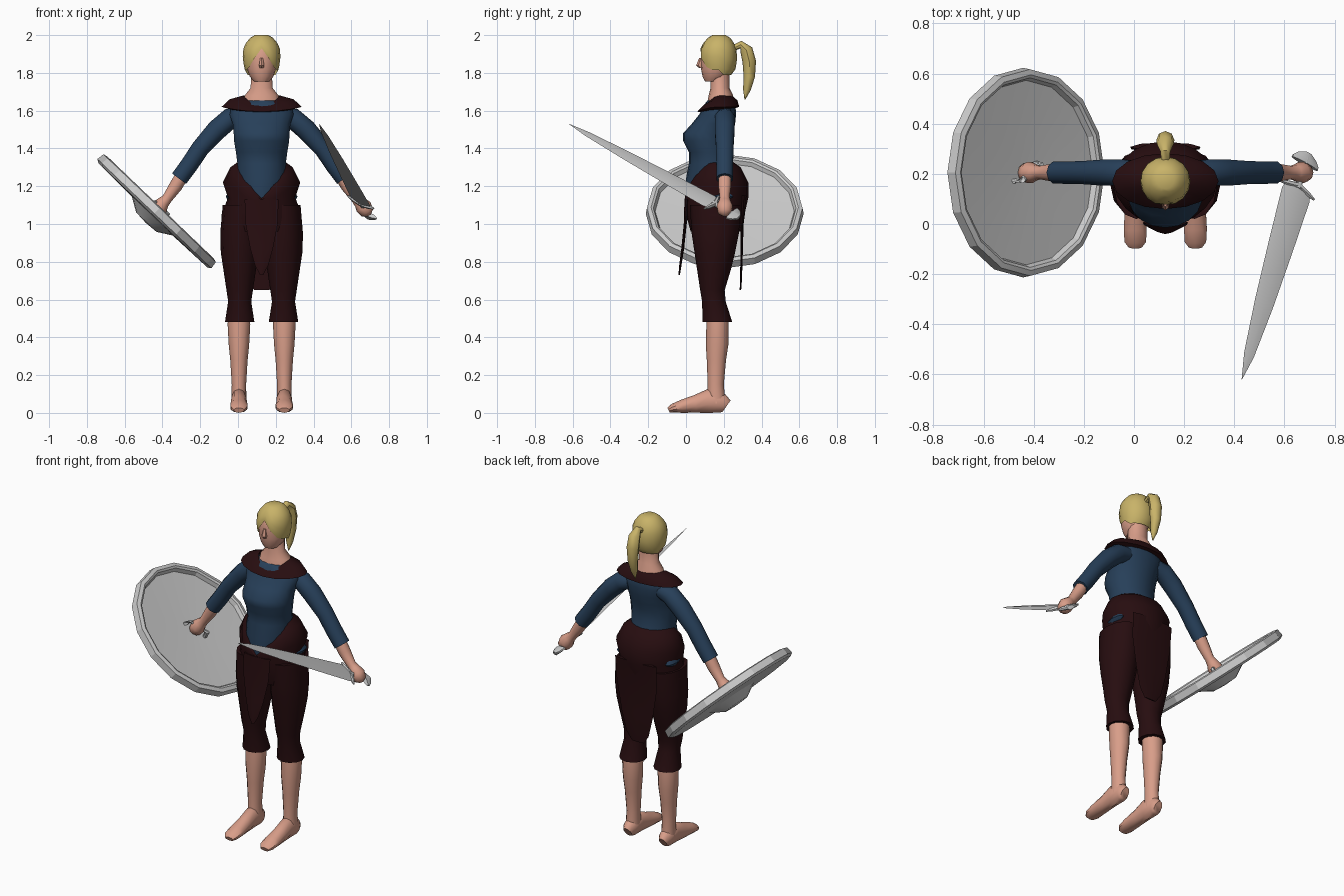
import bpy, bmesh
from math import cos, sin, pi, radians
from mathutils import Vector

cube = bpy.data.objects.get("Cube")
if cube:
    bpy.data.objects.remove(cube, do_unlink=True)

MID = 0.125  # the figure's plane of symmetry


def material(name, rgb):
    m = bpy.data.materials.new(name)
    m.use_nodes = True
    m.diffuse_color = (*rgb, 1)
    m.node_tree.nodes["Principled BSDF"].inputs["Base Color"].default_value = (*rgb, 1)
    return m


SKIN = material("skin", (0.69, 0.34, 0.25))
HAIR = material("blond hair", (0.58, 0.45, 0.14))
BLUE = material("blue cloth", (0.02, 0.05, 0.1))
DARK = material("dark red cloth", (0.02, 0.004, 0.005))
STEEL = material("steel", (0.6, 0.6, 0.6))


def skin(name, rings, mat, caps=(True, True), angle=45):
    """Bridge rings of points into one surface."""
    bm = bmesh.new()
    rows = [[bm.verts.new((p[0], p[1], max(p[2], 0))) for p in r] for r in rings]
    n = len(rows[0])
    for a, b in zip(rows, rows[1:]):
        for i in range(n):
            j = (i + 1) % n
            bm.faces.new((a[i], a[j], b[j], b[i]))
    if caps[0]:
        bm.faces.new(rows[0][::-1])
    if caps[1]:
        bm.faces.new(rows[-1])
    bmesh.ops.recalc_face_normals(bm, faces=bm.faces)
    me = bpy.data.meshes.new(name)
    bm.to_mesh(me)
    bm.free()
    me.materials.append(mat)
    ob = bpy.data.objects.new(name, me)
    bpy.context.collection.objects.link(ob)
    for o in bpy.context.selected_objects:
        o.select_set(False)
    ob.select_set(True)
    bpy.context.view_layer.objects.active = ob
    bpy.ops.object.shade_smooth_by_angle(angle=radians(angle))
    return ob


def oval(cx, rx, y0, y1, z, n):
    """Horizontal oval; z may be a function of the angle."""
    out = []
    for k in range(n):
        a = 2 * pi * k / n - pi / 2
        h = z(a) if callable(z) else z
        out.append((cx + rx * cos(a), (y0 + y1) / 2 + (y1 - y0) / 2 * sin(a), h))
    return out


def at_height(rows, z):
    for a, b in zip(rows, rows[1:]):
        if z >= b[0]:
            f = min(1, max(0, (a[0] - z) / (a[0] - b[0])))
            return [p + (q - p) * f for p, q in zip(a[1:], b[1:])]
    return rows[-1][1:]


def drape(name, rows, mat, n=14, top=None, bottom=None, cx=MID, tuck=1, **kw):
    """Upright form from rows (z, half width, front y, back y); edges may vary by angle."""
    z0, z1 = rows[0][0], rows[-1][0]
    top, bottom = top or (lambda a: z0), bottom or (lambda a: z1)
    rings = []
    for i, row in enumerate(rows):
        t, ring = (z0 - row[0]) / (z0 - z1), []
        s = tuck if i == 0 else 1
        for k in range(n):
            a = 2 * pi * k / n - pi / 2
            z = top(a) + (bottom(a) - top(a)) * t
            rx, y0, y1 = at_height(rows, z)
            ring.append((cx + s * rx * cos(a), (y0 + y1) / 2 + s * (y1 - y0) / 2 * sin(a), z))
        rings.append(ring)
    return skin(name, rings, mat, **kw)


def tube(name, rows, ref, mat, n=10, **kw):
    """Tube through rows (point, radius across, radius along ref)."""
    pts, ref = [Vector(r[0]) for r in rows], Vector(ref).normalized()
    rings = []
    for i, (p, row) in enumerate(zip(pts, rows)):
        d = pts[min(i + 1, len(pts) - 1)] - pts[max(i - 1, 0)]
        u = d.cross(ref).normalized()
        rings.append([p + u * row[1] * cos(2 * pi * k / n) + ref * row[2] * sin(2 * pi * k / n)
                      for k in range(n)])
    return skin(name, rings, mat, **kw)


# Head, neck and nose
drape("head", [(1.97, .05, .12, .22), (1.93, .078, .085, .24), (1.87, .08, .078, .25),
               (1.82, .077, .08, .24), (1.78, .062, .088, .22), (1.755, .04, .1, .18)], SKIN, 16)
drape("nose", [(1.88, .008, .07, .1), (1.84, .016, .054, .1), (1.825, .012, .07, .1)], SKIN, 6)
drape("neck", [(1.81, .055, .13, .23), (1.72, .06, .13, .23), (1.68, .092, .12, .25),
               (1.63, .105, .11, .25)], SKIN)

# Hair cap with a parted fringe, and the ponytail
drape("hair", [(2.0, .035, .14, .21), (1.985, .062, .115, .235), (1.955, .086, .09, .255),
               (1.92, .1, .072, .268), (1.87, .1, .073, .27), (1.82, .09, .085, .262),
               (1.79, .08, .11, .24)], HAIR, 16, caps=(True, False),
      bottom=lambda a: max(1.815, 1.93 - .14 * abs(cos(a))) if sin(a) < .05 else 1.79)
tube("ponytail", [((MID, y, z), r, r) for y, z, r in
                  [(.25, 1.93, .016), (.29, 1.95, .02), (.32, 1.92, .034), (.335, 1.86, .036),
                   (.335, 1.78, .03), (.322, 1.71, .02), (.312, 1.66, .003)]], (1, 0, 0), HAIR, 8)

# Bodice and collar
drape("bodice", [(1.655, .09, .115, .25), (1.63, .16, .095, .262), (1.58, .172, .07, .265),
                 (1.53, .155, .03, .26), (1.48, .15, -.015, .25), (1.44, .148, -.015, .24),
                 (1.38, .138, .015, .235), (1.32, .13, .015, .25), (1.24, .14, 0, .27),
                 (1.12, .1, 0, .25)], BLUE, 18)


def sloped(front, side, back):
    return lambda a: side + ((front if sin(a) < 0 else back) - side) * sin(a) ** 2


skin("collar", [oval(MID, .098, .105, .25, sloped(1.625, 1.68, 1.675), 16),
                oval(MID, .17, .085, .272, sloped(1.622, 1.66, 1.655), 16),
                oval(MID, .212, .06, .282, sloped(1.595, 1.62, 1.62), 16),
                oval(MID, .16, .09, .25, sloped(1.59, 1.605, 1.61), 16)], DARK, (False, False))

# Skirt yoke with a pointed front waistline, and hanging panels
drape("skirt_yoke", [(1.33, .135, .04, .255), (1.3, .165, .03, .29), (1.22, .205, -.005, .33),
                     (1.14, .178, -.01, .33), (1.05, .212, 0, .31), (.96, .205, .025, .29)],
      DARK, 20, top=lambda a: 1.14 + .19 * abs(cos(a)) if sin(a) < 0 else 1.33,
      tuck=.92, caps=(False, True))
drape("front_panel", [(1.13, .09, -.008, .02), (1.0, .085, -.012, .004), (.87, .06, -.025, -.01),
                      (.78, .035, -.036, -.024), (.73, .008, -.04, -.032)], DARK, 8)
drape("back_panel", [(1.15, .14, .29, .325), (1.0, .135, .29, .305), (.82, .105, .288, .3),
                     (.7, .075, .286, .296), (.65, .04, .284, .292)], DARK, 8)

# Limbs, one set per side
for side, word in ((1, "left"), (-1, "right")):
    def across(off):
        return MID + side * off

    def arm(rows):
        return [((across(x), .205, z), r, r) for x, z, r in rows]

    tube(word + "_sleeve", arm([(.1, 1.575, .045), (.165, 1.56, .055), (.235, 1.5, .055),
                                (.325, 1.4, .048), (.385, 1.31, .047), (.437, 1.24, .046)]),
         (0, 1, 0), BLUE)
    tube(word + "_forearm", arm([(.41, 1.275, .036), (.455, 1.2, .035), (.5, 1.135, .027),
                                 (.52, 1.115, .033), (.54, 1.09, .044), (.56, 1.06, .036),
                                 (.568, 1.045, .012)]), (0, 1, 0), SKIN)

    drape(word + "_trouser", [(1.1, .09, .02, .29), (.95, .103, .03, .28), (.85, .1, .045, .26),
                              (.75, .085, .06, .235), (.65, .07, .075, .205),
                              (.59, .061, .085, .21), (.48, .078, .088, .245)],
          DARK, 12, cx=across(.116))
    drape(word + "_calf", [(.53, .055, .11, .22), (.47, .06, .108, .225), (.36, .054, .105, .224),
                           (.28, .046, .11, .212), (.15, .038, .115, .2),
                           (.05, .04, .11, .21)], SKIN, 12, cx=across(.12))
    tube(word + "_foot", [((across(.12), y, h), h, w) for y, h, w in
                          [(.215, .036, .025), (.195, .05, .04), (.12, .064, .042),
                           (.05, .047, .044), (-.02, .035, .048), (-.07, .024, .045),
                           (-.092, .014, .028)]], (1, 0, 0), SKIN)
    drape(word + "_hip_slit", [(1.18, .008, .17, .22), (1.145, .028, .12, .25),
                               (1.11, .008, .15, .2)], BLUE, 8, cx=across(.162))

# Round shield: a profile turned about its tilted axis
center, axis = Vector((-.43, .205, 1.068)), Vector((-.69, 0, -.72)).normalized()
e1 = Vector((0, 1, 0))
e2 = axis.cross(e1)
profile = [(.003, .012), (.2, .008), (.368, 0), (.378, -.022), (.39, -.028), (.412, -.022),
           (.418, .018), (.4, .03), (.15, .035), (.075, .08), (.003, .085)]
skin("shield", [[center + axis * h + (e1 * cos(2 * pi * k / 16) + e2 * sin(2 * pi * k / 16)) * r
                 for k in range(16)] for r, h in profile], STEEL, angle=20)
tube("shield_grip", [(center + (e1 * .5 + e2 * .85) * s - axis * h, .012, .014)
                     for s, h in [(-.07, -.01), (-.06, .03), (.06, .03), (.07, -.01)]],
     (.85, .5, 0), STEEL, 6)

# Sword held in the left hand
base, tip = Vector((.652, .14, 1.112)), Vector((.43, -.62, 1.53))
along = (tip - base).normalized()
wide = Vector((.8, -.43, -.4))
wide = (wide - along * wide.dot(along)).normalized()
length = (tip - base).length
tube("blade", [(base + along * length * t, .009 * (1.1 - t), w) for t, w in
               [(0, .06), (.03, .068), (.3, .058), (.6, .044), (.87, .024), (1, .001)]],
     wide, STEEL, 4, angle=20)
tube("sword_handle", [(base - along * s, .014, .014) for s in (0, .15)], wide, STEEL, 8)
tube("guard", [(base + wide * s + along * (abs(s) * .25 - .015), r, .001 + r) for s, r in
               [(-.085, .004), (-.05, .011), (0, .014), (.05, .011), (.085, .004)]],
     along.cross(wide), STEEL, 6)
tube("pommel", [(base - along * s, .013, w) for s, w in
                [(.118, .066), (.132, .064), (.15, .048), (.165, .02)]], wide, STEEL, 10)
